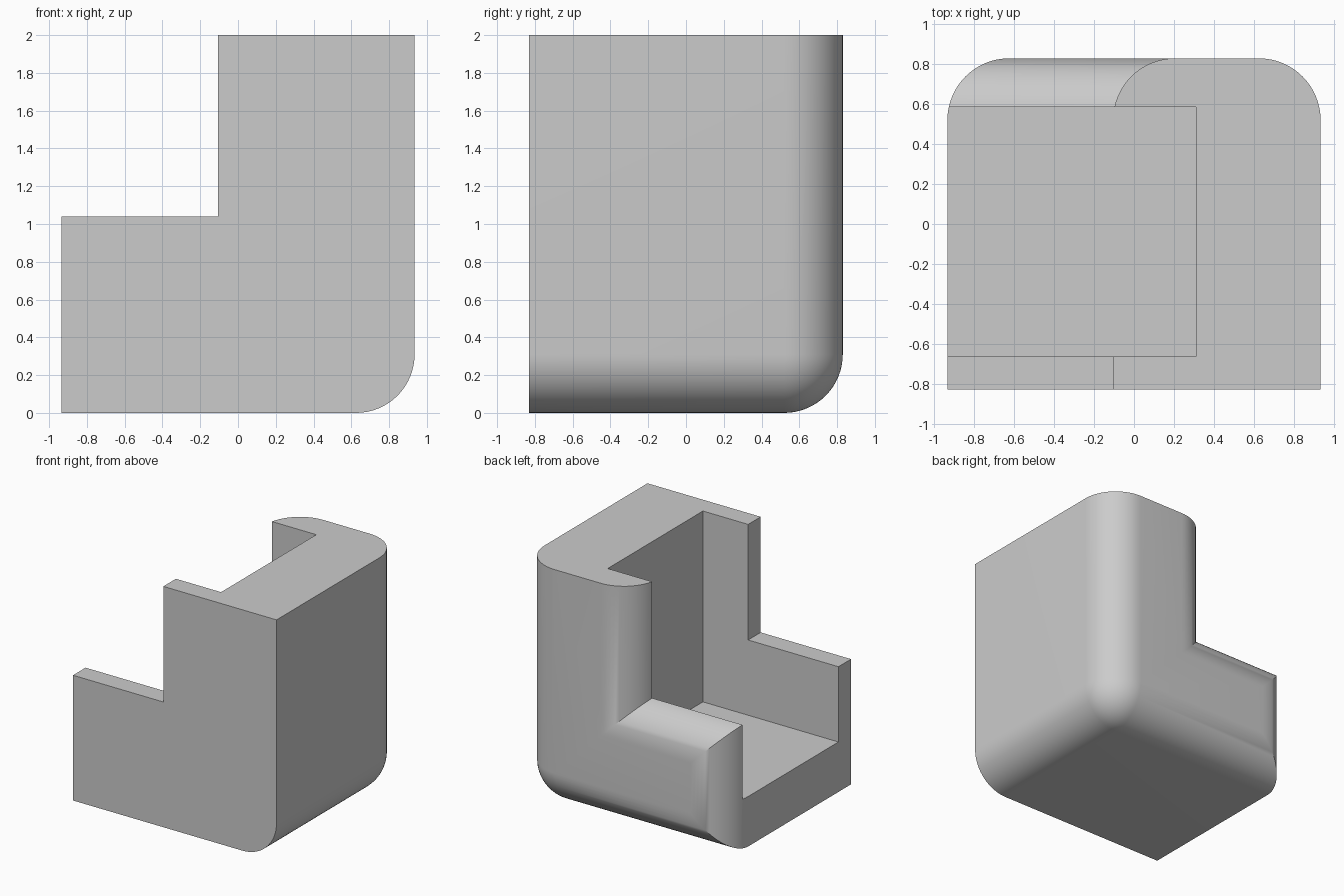
import bpy, bmesh, math

cube = bpy.data.objects.get("Cube")
if cube:
    bpy.data.objects.remove(cube, do_unlink=True)

W, D, H = 0.935, 0.83, 2.0       # half width, half depth, height
STEP_X, STEP_Z = -0.105, 1.04    # corner of the stepped cutaway
R = 0.31                         # rounding radius
SEG = 16

grey = bpy.data.materials.new("light_grey")
grey.use_nodes = True
colour = (0.6, 0.6, 0.6, 1)
grey.diffuse_color = colour
grey.node_tree.nodes["Principled BSDF"].inputs["Base Color"].default_value = colour


def outline(d):
    """L-shaped front outline drawn in by d, with a rounded lower corner."""
    pts = [(-W + d, d)]
    for i in range(SEG + 1):
        a = math.pi / 2 * i / SEG
        pts.append((W - R + (R - d) * math.sin(a), R - (R - d) * math.cos(a)))
    return pts + [(W - d, H), (STEP_X + d, H), (STEP_X + d, STEP_Z - d), (-W + d, STEP_Z - d)]


def make_object(name, bm):
    bmesh.ops.remove_doubles(bm, verts=bm.verts, dist=1e-5)
    bmesh.ops.recalc_face_normals(bm, faces=bm.faces)
    mesh = bpy.data.meshes.new(name)
    bm.to_mesh(mesh)
    bm.free()
    mesh.materials.append(grey)
    obj = bpy.data.objects.new(name, mesh)
    bpy.context.collection.objects.link(obj)
    return obj


# Body: outline lofted front to back, drawn in along a quarter circle at the rear
sections = [(-D, 0)]
for i in range(SEG + 1):
    a = math.pi / 2 * i / SEG
    sections.append((D - R + R * math.sin(a), R * (1 - math.cos(a))))

bm = bmesh.new()
rings = [[bm.verts.new((x, y, z)) for x, z in outline(d)] for y, d in sections]
for a, b in zip(rings, rings[1:]):
    for i in range(len(a)):
        j = (i + 1) % len(a)
        bm.faces.new((a[i], a[j], b[j], b[i]))
bm.faces.new(rings[0])
bm.faces.new(rings[-1])
body = make_object("corner_guard", bm)

# Pocket: open at the top and on the right side
bm = bmesh.new()
bmesh.ops.create_cube(bm, size=1)
low, high = (-1.3, -0.665, 0.415), (0.31, 0.585, 2.4)
for v in bm.verts:
    v.co = [low[k] if v.co[k] < 0 else high[k] for k in range(3)]
pocket = make_object("pocket_cutter", bm)
pocket.hide_render = True

bpy.context.view_layer.objects.active = body
body.select_set(True)
cut = body.modifiers.new("pocket", 'BOOLEAN')
cut.operation = 'DIFFERENCE'
cut.solver = 'EXACT'
cut.object = pocket
bpy.ops.object.modifier_apply(modifier=cut.name)
bpy.data.objects.remove(pocket, do_unlink=True)

bpy.ops.object.select_all(action='DESELECT')
body.select_set(True)
bpy.ops.object.shade_smooth_by_angle(angle=math.radians(30))
